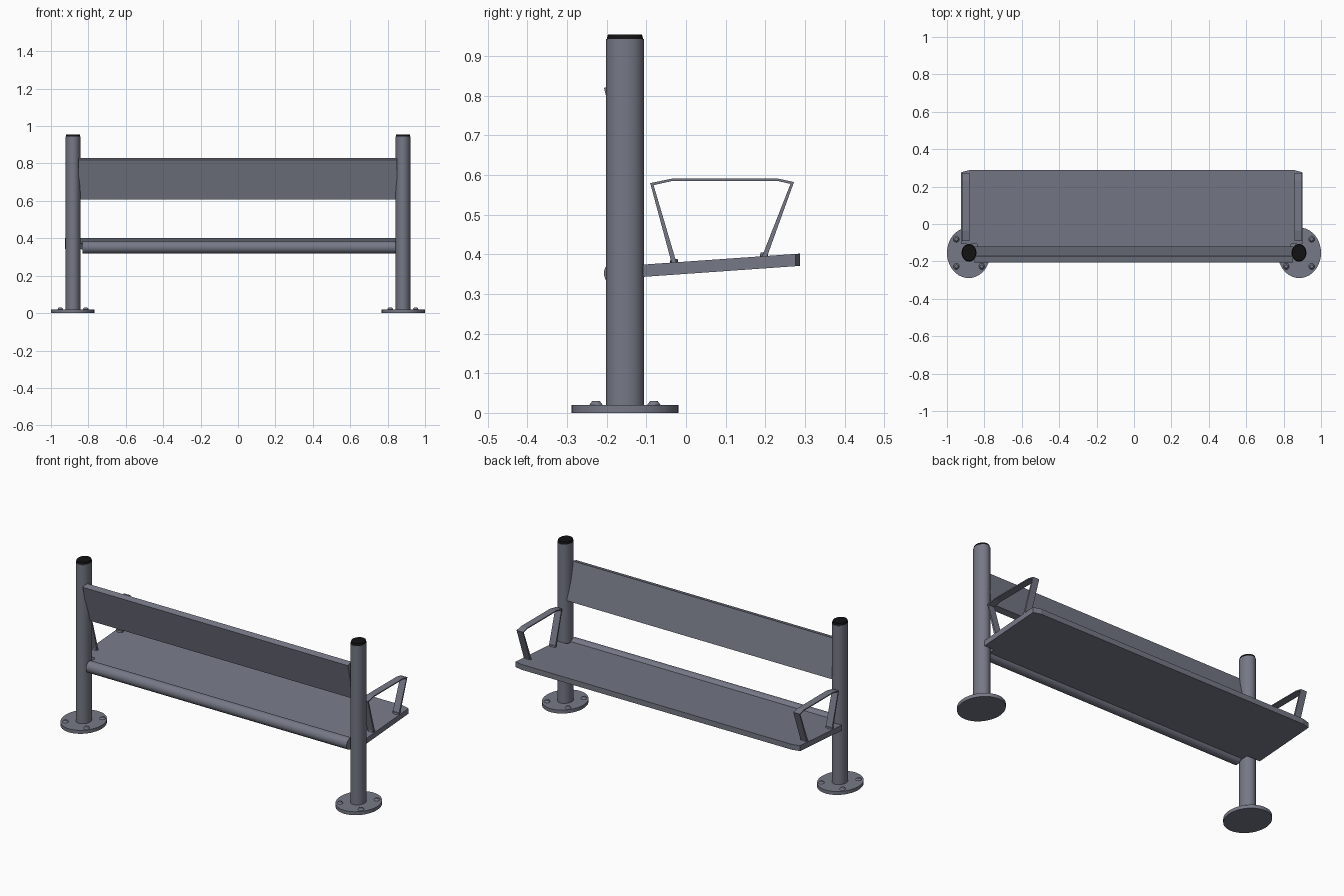
import bpy, bmesh, math
from mathutils import Vector

if "Cube" in bpy.data.objects:
    bpy.data.objects.remove(bpy.data.objects["Cube"], do_unlink=True)


def material(name, rgb):
    m = bpy.data.materials.new(name)
    m.use_nodes = True
    m.diffuse_color = (*rgb, 1)
    m.node_tree.nodes["Principled BSDF"].inputs["Base Color"].default_value = (*rgb, 1)
    return m


steel = material("slate grey steel", (0.18, 0.19, 0.24))
black = material("black plastic", (0.006, 0.006, 0.007))


def finish(bm, name, mat, smooth=False):
    bmesh.ops.recalc_face_normals(bm, faces=bm.faces)
    mesh = bpy.data.meshes.new(name)
    bm.to_mesh(mesh)
    bm.free()
    obj = bpy.data.objects.new(name, mesh)
    bpy.context.collection.objects.link(obj)
    mesh.materials.append(mat)
    if smooth:
        bpy.ops.object.select_all(action="DESELECT")
        obj.select_set(True)
        bpy.context.view_layer.objects.active = obj
        bpy.ops.object.shade_smooth_by_angle(angle=math.radians(35))
    return obj


def column(name, x, y, z0, z1, rx, ry, mat=steel, taper=1.0, sides=32):
    """Upright elliptical cylinder."""
    bm = bmesh.new()
    bmesh.ops.create_cone(bm, cap_ends=True, segments=sides, radius1=1,
                          radius2=taper, depth=z1 - z0)
    bmesh.ops.scale(bm, vec=(rx, ry, 1), verts=bm.verts)
    bmesh.ops.translate(bm, vec=(x, y, (z0 + z1) / 2), verts=bm.verts)
    return finish(bm, name, mat, True)


def prism(name, points, offset, mat=steel):
    """Closed outline extruded along an offset."""
    bm = bmesh.new()
    face = bm.faces.new([bm.verts.new(p) for p in points])
    moved = bmesh.ops.extrude_face_region(bm, geom=[face])["geom"]
    bmesh.ops.translate(bm, vec=offset,
                        verts=[g for g in moved if isinstance(g, bmesh.types.BMVert)])
    return finish(bm, name, mat)


def strip(name, path, widths, x, half):
    """Flat bar following a path in the side plane, with mitred corners."""
    pts = [Vector(p) for p in path]
    inner, outer = [], []
    for i, p in enumerate(pts):
        dirs = []
        if i:
            dirs.append((p - pts[i - 1]).normalized())
        if i < len(pts) - 1:
            dirs.append((pts[i + 1] - p).normalized())
        t = sum(dirs, Vector((0, 0))).normalized()
        n = Vector((-t.y, t.x)) * widths[i] / 2
        inner.append(p - n)
        outer.append(p + n)
    outline = [(x - half, p.x, p.y) for p in outer + inner[::-1]]
    return prism(name, outline, (2 * half, 0, 0))


POST_Y = -0.154

# Posts with caps, base flanges and anchor bolts
for side, s in (("right", -1), ("left", 1)):
    px = s * 0.882
    column(side + "_post", px, POST_Y, 0.01, 0.943, 0.04, 0.048)
    column(side + "_post_cap", px, POST_Y, 0.943, 0.955, 0.039, 0.046, black, 0.93)
    column(side + "_base_flange", s * 0.884, POST_Y, 0, 0.02, 0.116, 0.135, sides=40)
    for i, (bx, by) in enumerate([(-1, -1), (1, -1), (1, 1), (-1, 1)]):
        column(f"{side}_anchor_bolt_{i + 1}", px + bx * 0.068, POST_Y + by * 0.073,
               0.02, 0.03, 0.016, 0.017, taper=0.55, sides=12)


# Seat panel: chamfered rear corners, notched around the posts, rising to the rear
def seat_z(y):
    return 0.374 + (y + 0.11) * 0.07


seat_outline = [(-0.84, -0.165), (0.84, -0.165), (0.84, -0.108), (0.902, -0.108),
                (0.902, 0.276), (0.858, 0.288), (-0.88, 0.288), (-0.926, 0.276),
                (-0.926, -0.108), (-0.84, -0.108)]
prism("seat_panel", [(x, y, seat_z(y)) for x, y in seat_outline], (0, 0, -0.031))

# Rounded tube along the seat edge between the posts
bm = bmesh.new()
bmesh.ops.create_cone(bm, cap_ends=True, segments=28, radius1=0.033, radius2=0.033,
                      depth=1.675)
for v in bm.verts:
    v.co = (v.co.z + 0.005, v.co.x - 0.174, v.co.y + 0.352)
finish(bm, "seat_edge_tube", steel, True)

# Tilted backrest panel
prism("backrest_panel", [(-0.853, -0.207, 0.82), (-0.853, -0.172, 0.829),
                         (-0.853, -0.12, 0.617), (-0.853, -0.155, 0.608)],
      (1.703, 0, 0))

# Armrests: bent flat bars with small feet
arm_path = [(-0.03, 0.378), (-0.086, 0.577), (-0.035, 0.588), (0.232, 0.588),
            (0.268, 0.58), (0.198, 0.394)]
arm_widths = [0.012, 0.010, 0.006, 0.006, 0.010, 0.012]
for side, x in (("right", -0.9), ("left", 0.878)):
    strip(side + "_armrest", arm_path, arm_widths, x, 0.02)
    for label, y in (("inner", -0.03), ("outer", 0.197)):
        z = seat_z(y)
        column(f"{side}_armrest_{label}_foot", x, y, z - 0.002, z + 0.009,
               0.02, 0.011, taper=0.8, sides=12)
